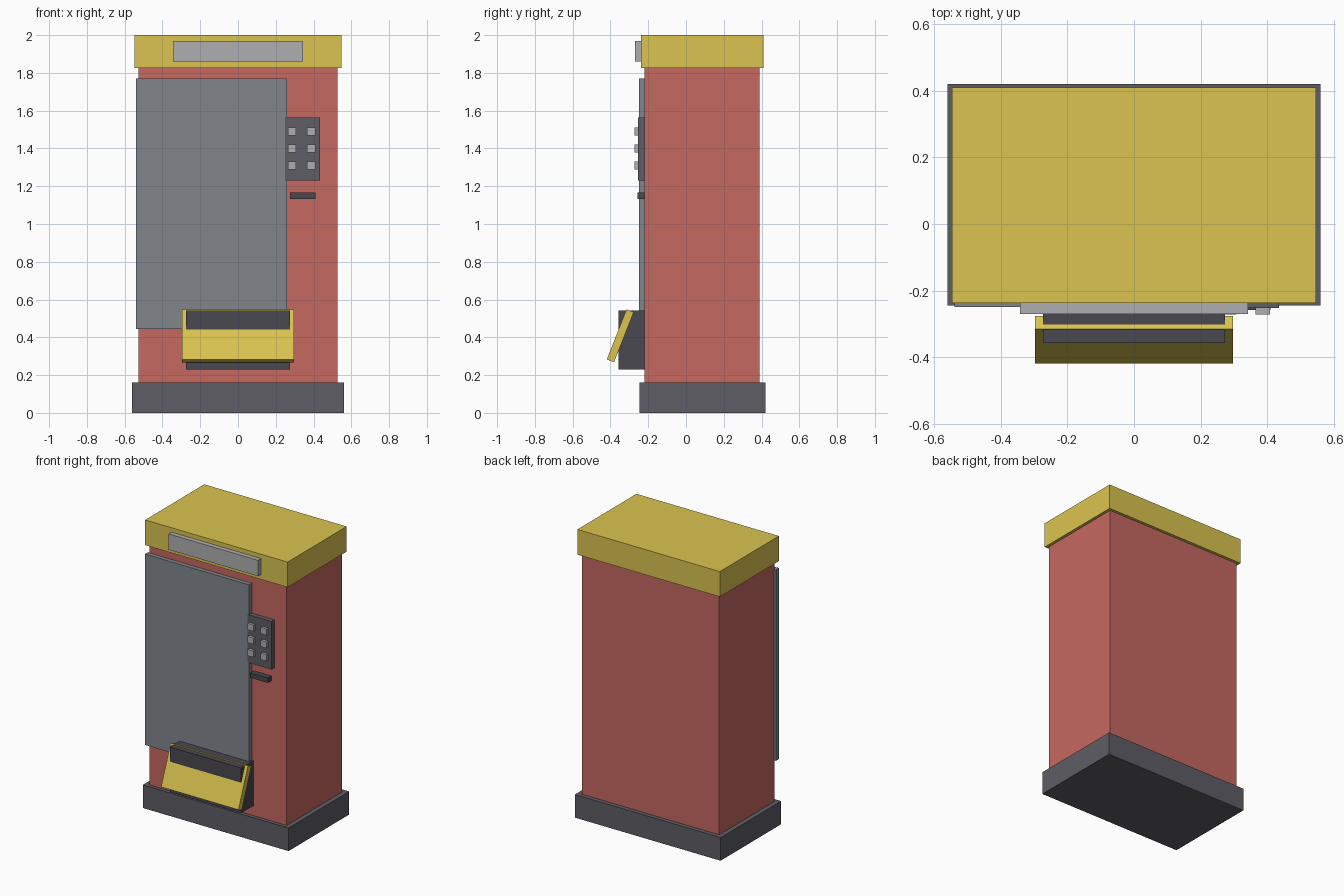
import bpy
import math

if "Cube" in bpy.data.objects:
    bpy.data.objects.remove(bpy.data.objects["Cube"])


def material(name, color):
    m = bpy.data.materials.new(name)
    m.diffuse_color = (*color, 1.0)
    m.use_nodes = True
    m.node_tree.nodes["Principled BSDF"].inputs["Base Color"].default_value = m.diffuse_color
    return m


RED = material("red", (0.56, 0.14, 0.12))
YELLOW = material("yellow", (0.70, 0.55, 0.08))
DARK = material("dark_grey", (0.11, 0.11, 0.13))
BLACK = material("charcoal", (0.065, 0.065, 0.08))
GLASS = material("blue_grey", (0.22, 0.24, 0.26))
LIGHT = material("light_grey", (0.43, 0.43, 0.44))


def box(name, x, y, z, mat, tilt=0.0):
    """Box spanning the given (min, max) ranges, optionally tilted about x."""
    spans = (x, y, z)
    centre = [(a + b) / 2 for a, b in spans]
    bpy.ops.mesh.primitive_cube_add(size=1, location=centre)
    ob = bpy.context.object
    ob.name = name
    ob.scale = [b - a for a, b in spans]
    ob.rotation_euler.x = tilt
    ob.data.materials.append(mat)
    return ob


# Cabinet
box("base", (-0.56, 0.56), (-0.245, 0.42), (0, 0.16), DARK)
box("cabinet", (-0.527, 0.527), (-0.22, 0.39), (0.16, 1.83), RED)
box("top_cap", (-0.547, 0.547), (-0.237, 0.41), (1.825, 2.0), YELLOW)
box("sign_panel", (-0.343, 0.343), (-0.27, -0.23), (1.86, 1.97), LIGHT)

# Display window
box("window", (-0.54, 0.26), (-0.25, -0.215), (0.445, 1.77), GLASS)

# Keypad with two columns of three buttons, and coin slot
box("keypad", (0.25, 0.435), (-0.253, -0.215), (1.23, 1.563), DARK)
for row, z in enumerate((1.49, 1.40, 1.31)):
    for col, x in enumerate((0.286, 0.387)):
        box(f"button_{row}_{col}", (x - 0.022, x + 0.022), (-0.272, -0.25),
            (z - 0.022, z + 0.022), LIGHT)
box("coin_slot", (0.275, 0.41), (-0.258, -0.215), (1.132, 1.166), BLACK)

# Dispensing tray with tilted flap
box("tray", (-0.274, 0.274), (-0.357, -0.215), (0.23, 0.543), BLACK)
cy, cz, length, thick = -0.348, 0.408, 0.285, 0.041
box("tray_flap", (-0.297, 0.297), (cy - thick / 2, cy + thick / 2),
    (cz - length / 2, cz + length / 2), YELLOW, tilt=math.radians(-21.5))
